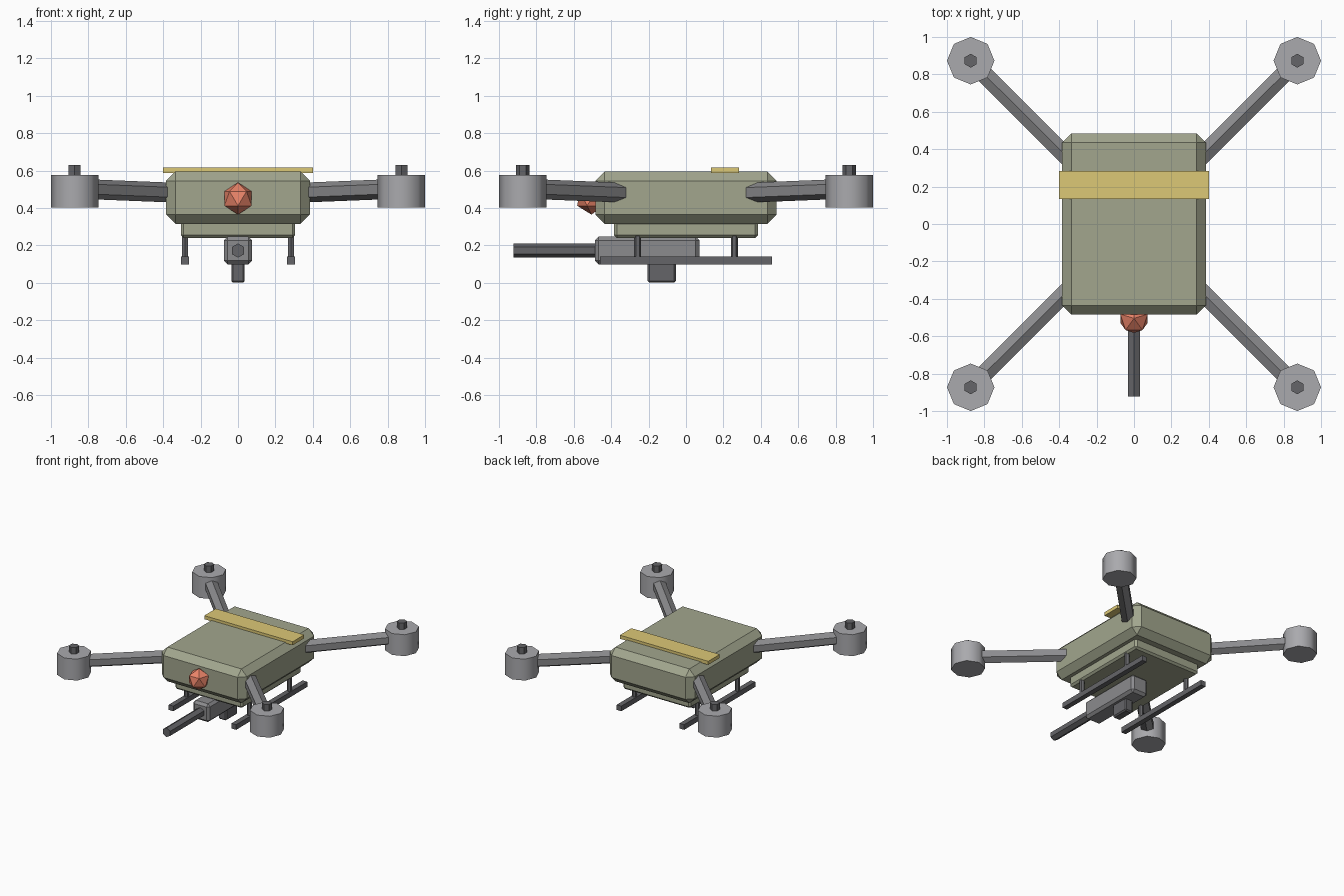
import bpy, math
from mathutils import Vector

if "Cube" in bpy.data.objects:
    bpy.data.objects.remove(bpy.data.objects["Cube"])


def material(name, rgb):
    m = bpy.data.materials.new(name)
    m.diffuse_color = (*rgb, 1)
    m.use_nodes = True
    m.node_tree.nodes["Principled BSDF"].inputs["Base Color"].default_value = m.diffuse_color
    return m


OLIVE = material("olive", (0.36, 0.38, 0.27))
YELLOW = material("yellow", (0.72, 0.58, 0.18))
RED = material("red", (0.82, 0.23, 0.14))
DARK = material("dark_grey", (0.13, 0.13, 0.14))
MID = material("mid_grey", (0.26, 0.26, 0.27))
LIGHT = material("light_grey", (0.40, 0.40, 0.42))


def finish(name, mat):
    ob = bpy.context.object
    ob.name = name
    ob.data.materials.append(mat)
    return ob


def box(name, lo, hi, mat, chamfer=0):
    """Box from its low corner to its high corner, with an optional chamfer."""
    lo, hi = Vector(lo), Vector(hi)
    bpy.ops.mesh.primitive_cube_add(size=1, location=(lo + hi) / 2)
    ob = finish(name, mat)
    ob.scale = hi - lo
    bpy.ops.object.transform_apply(location=False, rotation=False, scale=True)
    if chamfer:
        bev = ob.modifiers.new("chamfer", 'BEVEL')
        bev.width = chamfer
        bev.segments = 1
    return ob


def rod(name, a, b, r, sides, mat):
    """Prism between two points, one corner pointing up (or to +y if upright)."""
    a, b = Vector(a), Vector(b)
    d = b - a
    bpy.ops.mesh.primitive_cylinder_add(vertices=sides, radius=r, depth=d.length,
                                        location=(a + b) / 2)
    ob = finish(name, mat)
    if abs(d.x) + abs(d.y) > 1e-6:
        ob.rotation_euler = d.to_track_quat('Z', 'Y').to_euler()
    return ob


# Hull, belly plate and top strap
box("hull", (-0.385, -0.485, 0.315), (0.385, 0.485, 0.595), OLIVE, 0.05)
box("belly_plate", (-0.306, -0.385, 0.24), (0.306, 0.385, 0.34), OLIVE, 0.015)
box("top_strap", (-0.4, 0.135, 0.588), (0.4, 0.284, 0.617), YELLOW)

# Nose sensor: faceted ball half sunk in the front
bpy.ops.mesh.primitive_ico_sphere_add(subdivisions=1, radius=0.086,
                                      location=(0, -0.505, 0.45),
                                      rotation=(0, 0, math.pi / 2))
finish("nose_sensor", RED)

# Four arms with motors and shafts
M = 0.873
for sx, side in ((-1, "left"), (1, "right")):
    for sy, end in ((-1, "front"), (1, "rear")):
        tag = f"{end}_{side}"
        rod(f"{tag}_arm", (sx * 0.3, sy * 0.3, 0.48), (sx * M, sy * M, 0.503),
            0.053, 6, MID)
        rod(f"{tag}_motor", (sx * M, sy * M, 0.402), (sx * M, sy * M, 0.577),
            0.127, 8, LIGHT)
        bpy.ops.object.shade_smooth_by_angle(angle=math.radians(50))
        rod(f"{tag}_shaft", (sx * M, sy * M, 0.56), (sx * M, sy * M, 0.63),
            0.037, 6, DARK)
        # Landing leg
        rod(f"{tag}_leg", (sx * 0.284, sy * 0.259, 0.12), (sx * 0.284, sy * 0.259, 0.26),
            0.019, 6, DARK)
    # Landing rail
    cx = sx * 0.284
    box(f"{side}_rail", (cx - 0.021, -0.46, 0.098), (cx + 0.021, 0.46, 0.14), DARK)

# Underslung unit: housing, barrel and magazine
box("lower_housing", (-0.075, -0.487, 0.098), (0.075, 0.072, 0.247), MID, 0.02)
rod("barrel", (0, -0.923, 0.172), (0, -0.45, 0.172), 0.038, 6, DARK)
box("magazine", (-0.036, -0.206, 0.0), (0.036, -0.053, 0.13), DARK, 0.01)
